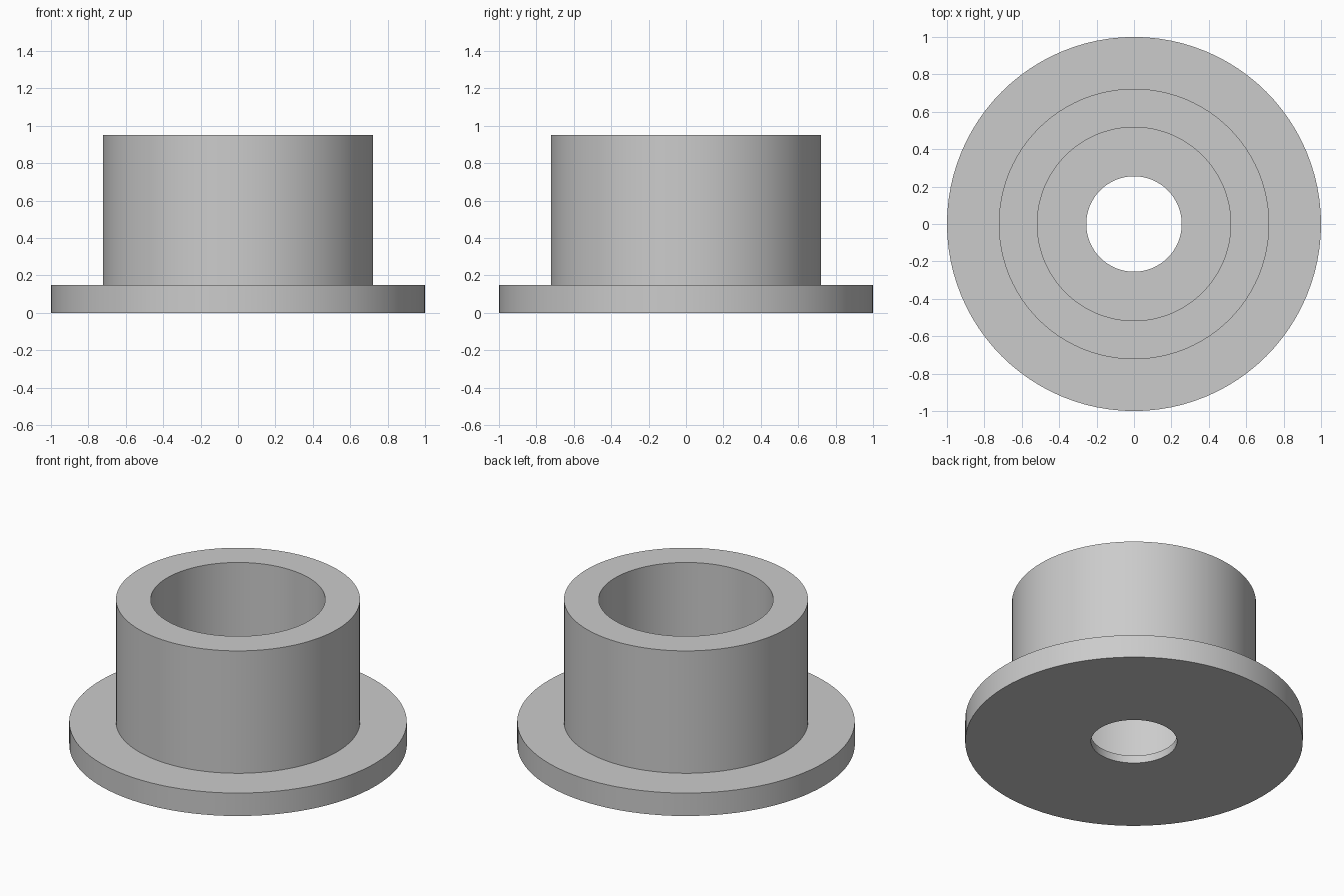
import bpy
import bmesh
import math

cube = bpy.data.objects.get("Cube")
if cube:
    bpy.data.objects.remove(cube)

# Plain grey finish
grey = bpy.data.materials.new("light_grey")
grey.use_nodes = True
colour = (0.6, 0.6, 0.6, 1)
grey.diffuse_color = colour
grey.node_tree.nodes["Principled BSDF"].inputs["Base Color"].default_value = colour

FLANGE_R, SLEEVE_R, BORE_R, HOLE_R = 1.0, 0.723, 0.517, 0.255
HEIGHT, FLANGE_H, FLOOR_H = 0.95, 0.15, 0.05
SIDES = 96


def lathe(name, profile):
    """Revolve a closed (radius, height) profile around z."""
    bm = bmesh.new()
    verts = [bm.verts.new((r, 0, z)) for r, z in profile]
    edges = [bm.edges.new((v, verts[(i + 1) % len(verts)])) for i, v in enumerate(verts)]
    bmesh.ops.spin(bm, geom=verts + edges, cent=(0, 0, 0), axis=(0, 0, 1),
                   angle=math.tau, steps=SIDES, use_merge=True)
    bmesh.ops.remove_doubles(bm, verts=bm.verts, dist=0.0001)
    bmesh.ops.recalc_face_normals(bm, faces=bm.faces)
    mesh = bpy.data.meshes.new(name)
    bm.to_mesh(mesh)
    bm.free()
    mesh.materials.append(grey)
    obj = bpy.data.objects.new(name, mesh)
    bpy.context.collection.objects.link(obj)
    return obj


# Flanged sleeve with a counterbored through hole
bushing = lathe("flanged_bushing", [
    (HOLE_R, 0), (FLANGE_R, 0), (FLANGE_R, FLANGE_H), (SLEEVE_R, FLANGE_H),
    (SLEEVE_R, HEIGHT), (BORE_R, HEIGHT), (BORE_R, FLOOR_H), (HOLE_R, FLOOR_H),
])

# Smooth walls, crisp rims
bpy.ops.object.select_all(action="DESELECT")
bushing.select_set(True)
bpy.context.view_layer.objects.active = bushing
bpy.ops.object.shade_smooth_by_angle(angle=math.radians(30))
